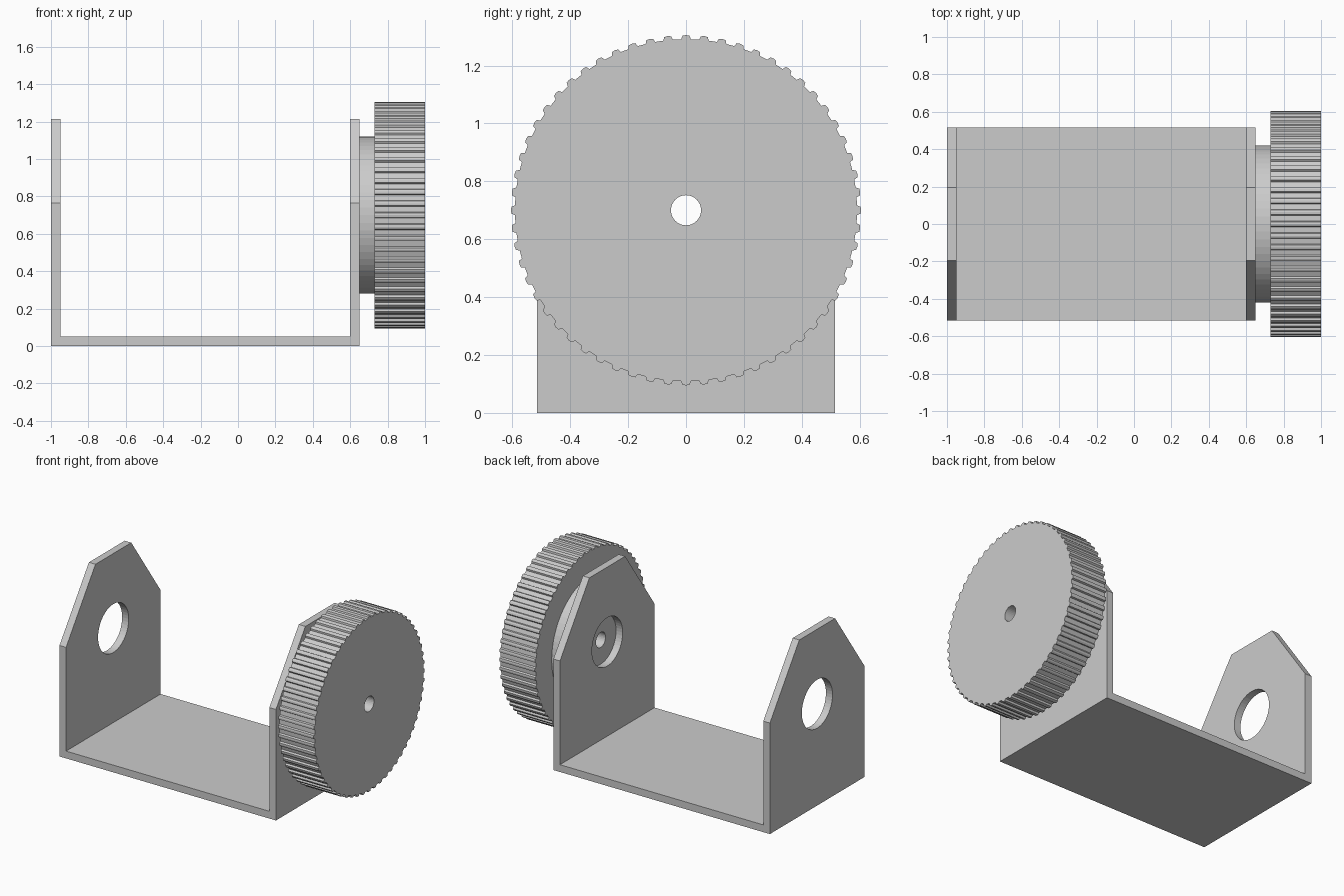
import bpy, bmesh
from math import sin, cos, pi
from mathutils import Vector

if "Cube" in bpy.data.objects:
    bpy.data.objects.remove(bpy.data.objects["Cube"])

AXLE_Z = 0.7      # height of the shared axle line
TEETH = 60

grey = bpy.data.materials.new("plain grey")
grey.use_nodes = True
grey.diffuse_color = (0.6, 0.6, 0.6, 1)
grey.node_tree.nodes["Principled BSDF"].inputs["Base Color"].default_value = grey.diffuse_color


def circle(radius, count):
    """Points (y, z) of a circle around the axle line."""
    return [(radius * sin(2 * pi * i / count), AXLE_Z + radius * cos(2 * pi * i / count))
            for i in range(count)]


def prism(name, loops, start, end, axis="x"):
    """Extrude closed loops (outline first, then holes) along x or y."""
    place = (lambda p: (start, *p)) if axis == "x" else (lambda p: (p[0], start, p[1]))
    bm = bmesh.new()
    edges = []
    for loop in loops:
        verts = [bm.verts.new(place(p)) for p in loop]
        edges += [bm.edges.new((a, b)) for a, b in zip(verts, verts[1:] + verts[:1])]
    bmesh.ops.triangle_fill(bm, edges=edges, use_beauty=True)
    cap = bmesh.ops.extrude_face_region(bm, geom=bm.faces[:])["geom"]
    along = Vector((1, 0, 0)) if axis == "x" else Vector((0, 1, 0))
    bmesh.ops.translate(bm, vec=along * (end - start),
                        verts=[g for g in cap if isinstance(g, bmesh.types.BMVert)])
    bmesh.ops.recalc_face_normals(bm, faces=bm.faces[:])
    mesh = bpy.data.meshes.new(name)
    bm.to_mesh(mesh)
    bm.free()
    mesh.materials.append(grey)
    obj = bpy.data.objects.new(name, mesh)
    bpy.context.collection.objects.link(obj)
    return obj


# U-shaped bracket, trimmed by the side silhouette with its bearing hole
u_shape = [(-1, 0), (0.65, 0), (0.65, 1.5), (0.6, 1.5),
           (0.6, 0.05), (-0.95, 0.05), (-0.95, 1.5), (-1, 1.5)]
bracket = prism("bracket", [u_shape], -0.7, 0.7, "y")
half = [(0.515, -0.2), (0.515, 0.765), (0.195, 1.215)]
silhouette = half + [(-y, z) for y, z in reversed(half)]
trimmer = prism("bracket_trimmer", [silhouette, circle(0.167, 48)], -1.2, 1.2)
trimmer.hide_render = True
trim = bracket.modifiers.new("trim", "BOOLEAN")
trim.operation, trim.solver, trim.object = "INTERSECT", "EXACT", trimmer
bpy.context.view_layer.objects.active = bracket
bpy.ops.object.modifier_apply(modifier="trim")
bpy.data.objects.remove(trimmer)

# Hub between bracket and wheel
prism("wheel_hub", [circle(0.42, 64), circle(0.052, 32)], 0.65, 0.73)

# Toothed wheel: each tooth is a small trapezoid with a shallow gap after it
step = 2 * pi / TEETH
tooth = [(-0.27, 0.591), (-0.19, 0.603), (0, 0.605), (0.19, 0.603), (0.27, 0.591)]
rim = [(r * sin((i + t) * step), AXLE_Z + r * cos((i + t) * step))
       for i in range(TEETH) for t, r in tooth]
prism("toothed_wheel", [rim, circle(0.052, 32)], 0.73, 1.0)
